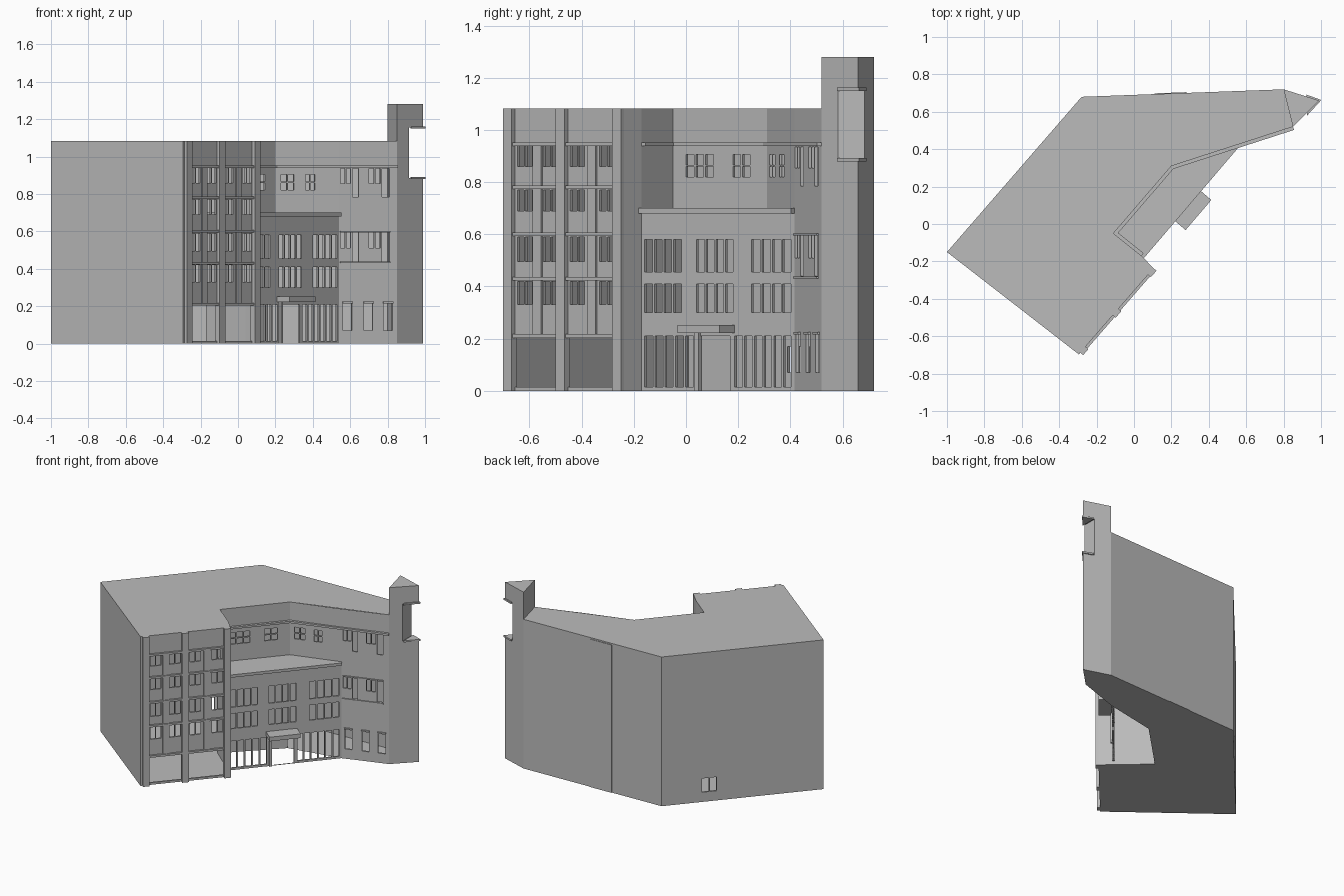
import bpy, bmesh
from mathutils import Vector

if "Cube" in bpy.data.objects:
    bpy.data.objects.remove(bpy.data.objects["Cube"])

GREY = (0.5, 0.5, 0.5, 1)
mat = bpy.data.materials.new("plain grey")
mat.use_nodes = True
mat.diffuse_color = GREY
mat.node_tree.nodes["Principled BSDF"].inputs["Base Color"].default_value = GREY

V = Vector
TOP, LOW = 1.083, 0.68          # main roof and low block roof heights
# Footprint corners
left, front, wing = V((-1, -.15)), V((-.28, -.71)), V((.12, -.25))
joint, nook, bend = V((.04, -.17)), V((-.11, -.05)), V((.20, .31))
block_end, tower_in = V((.54, .415)), V((.85, .52))
tower_tip, tower_back, rear = V((.99, .66)), V((.80, .72)), V((-.28, .68))
hall_a, hall_b = V((-.17, .01)), V((.16, .34))


def normal(p, q):
    d = (q - p).normalized()
    return V((d.y, -d.x))


def finish(name, bm):
    me = bpy.data.meshes.new(name)
    bm.to_mesh(me)
    bm.free()
    me.materials.append(mat)
    ob = bpy.data.objects.new(name, me)
    bpy.context.collection.objects.link(ob)
    return ob


def quad(bm, pts):
    return bm.faces.new([bm.verts.new(p) for p in pts])


def wall(name, p, q, z0, z1, holes=(), depth=.012):
    """Single-sheet wall with rectangular openings (t0, t1, z0, z1) and reveals."""
    bm = bmesh.new()
    inward = -normal(p, q) * depth

    def at(t, z, inside=False):
        c = p.lerp(q, t) + (inward if inside else V((0, 0)))
        return (c.x, c.y, z)

    ts = sorted({0, 1, *[h[0] for h in holes], *[h[1] for h in holes]})
    zs = sorted({z0, z1, *[h[2] for h in holes], *[h[3] for h in holes]})
    for a, b in zip(ts, ts[1:]):
        for c, d in zip(zs, zs[1:]):
            t, z = (a + b) / 2, (c + d) / 2
            if not any(h[0] < t < h[1] and h[2] < z < h[3] for h in holes):
                quad(bm, [at(a, c), at(b, c), at(b, d), at(a, d)])
    for a, b, c, d in holes:
        ring = [(a, c), (b, c), (b, d), (a, d)]
        for i in range(4):
            u, v = ring[i], ring[(i + 1) % 4]
            quad(bm, [at(*u), at(*v), at(*v, True), at(*u, True)])
    bmesh.ops.remove_doubles(bm, verts=bm.verts, dist=1e-5)
    return finish(name, bm)


def sheet(name, pts, z, up=True):
    bm = bmesh.new()
    f = quad(bm, [(p.x, p.y, z) for p in pts])
    f.normal_update()
    if (f.normal.z > 0) != up:
        f.normal_flip()
    return finish(name, bm)


def prism(name, pts, z0, z1):
    bm = bmesh.new()
    f = quad(bm, [(p.x, p.y, z0) for p in pts])
    top = bmesh.ops.extrude_face_region(bm, geom=[f])["geom"]
    bmesh.ops.translate(bm, vec=(0, 0, z1 - z0),
                        verts=[g for g in top if isinstance(g, bmesh.types.BMVert)])
    bmesh.ops.recalc_face_normals(bm, faces=bm.faces)
    return finish(name, bm)


def bar(name, p, q, z0, z1, out, t0=0, t1=1, back=0):
    """Box laid along a wall line, standing out from it."""
    n = normal(p, q)
    a, b = p.lerp(q, t0), p.lerp(q, t1)
    return prism(name, [a + n * out, b + n * out, b - n * back, a - n * back], z0, z1)


def panes(t0, t1, z0, z1, n, gap=.008, rows=1, zgap=.006):
    w, h = (t1 - t0 + gap) / n, (z1 - z0 + zgap) / rows
    return [(t0 + i * w, t0 + (i + 1) * w - gap, z0 + j * h, z0 + (j + 1) * h - zgap)
            for i in range(n) for j in range(rows)]


# Front wing: recessed wall, pillars, floor ledges
n = normal(front, wing) * .02
f2, w2 = front - n, wing - n
bays = [(.09, .455), (.53, .925)]
floors = [(.33, .42), (.495, .59), (.69, .77), (.86, .94)]
holes = []
for a, b in bays:
    holes.append((a, b, .015, .205))
    for z0, z1 in floors:
        holes += panes(a + .02, a + .14, z0, z1, 2, .01)
        holes += panes(b - .13, b - .01, z0, z1, 2, .01)
wall("wing_front", f2, w2, 0, TOP, holes)
for i, (a, b) in enumerate([(.02, .09), (.455, .53), (.925, 1)]):
    bar(f"wing_pillar_{i}", f2, w2, 0, TOP, .02, a, b)
for z in (.21, .43, .60, .78, .945):
    for i, (a, b) in enumerate(bays):
        bar(f"wing_ledge_{i}", f2, w2, z - .007, z + .007, .014, a, b)
for i, (a, b) in enumerate(bays):
    m = (a + b) / 2 + .01
    bar(f"wing_pier_{i}", f2, w2, .217, .94, .008, m - .035, m + .035)

# Plain outer walls
wall("left_wall", left, f2, 0, TOP)
wall("wing_side", w2, joint, 0, TOP)
wall("rear_wall", tower_back, rear, 0, TOP)
wall("back_left_wall", rear, left, 0, TOP, panes(.25, .34, .07, .17, 2, .006))
bar("rear_panel", tower_back, rear, 0, TOP - .01, .004, .48, .64)

# Upper walls above the low block
wall("nook_side", joint, nook, LOW, TOP)
wall("nook_wall", nook, bend, LOW, TOP,
     panes(.14, .43, .82, .905, 3, .02, 2) + panes(.64, .82, .82, .905, 2, .02, 2))
wall("bend_wall", bend, block_end, LOW, TOP,
     panes(.09, .29, .82, .905, 2, .02, 2) + panes(.47, .62, .82, .905, 2, .02, 2))

# Right arm facade
holes = []
for a, b in [(.03, .34), (.52, .87)]:
    m = a + (b - a) * .55
    for z0, z1 in [(.44, .595), (.785, .935)]:
        holes += panes(a, m, z0 + .07, z1, 2, .02) + panes(m + .03, b, z0, z1, 1)
for a in (.07, .43, .77):
    holes += panes(a, a + .15, .07, .215, 1)
wall("right_arm_wall", block_end, tower_in, 0, TOP, holes)
for i, a in enumerate((.06, .42, .76)):
    bar(f"arm_window_frame_{i}", block_end, tower_in, .215, .225, .01, a, a + .17)
for z in (.43, .595):
    bar("arm_sill", block_end, tower_in, z, z + .008, .008, .02, .88)

# Parapet ledge round the courtyard
for i, (p, q) in enumerate([(joint, nook), (nook, bend), (bend, tower_in)]):
    bar(f"parapet_ledge_{i}", p, q, .938, .952, .018)

# Low block: glazed facade, inner hall walls, roof slab, canopy
holes = []
for z0, z1 in [(.30, .41), (.455, .58)]:
    for a, b in [(.02, .26), (.36, .60), (.72, .98)]:
        holes += panes(a, b, z0, z1, 4, .012)
holes += panes(.02, .34, .015, .21, 5, .014) + [(.37, .58, .0, .21)]
holes += panes(.61, .98, .015, .21, 6, .014)
wall("low_block_front", joint, block_end, 0, LOW, holes)
wall("hall_side", joint, hall_a, 0, LOW)
wall("hall_back", hall_a, hall_b, 0, LOW)
n = normal(joint, block_end) * .018
prism("low_block_roof", [joint + n, block_end + n, block_end, hall_b, hall_a, joint],
      LOW, LOW + .02)
bar("entrance_canopy", joint, block_end, .222, .252, .09, .335, .61)
bar("entrance_post", joint, block_end, 0, .222, .012, .36, .385, .01)

# Main roof and floor
sheet("main_roof", [left, f2, w2, joint, nook, bend, tower_in, tower_back, rear], TOP)
sheet("main_floor", [left, f2, w2, joint, hall_a, hall_b, block_end, tower_in,
                     tower_back, rear], 0, up=False)

# Corner tower with a notch cut from its tip
cut_f, cut_b = tower_in.lerp(tower_tip, .45), tower_tip.lerp(tower_back, .41)
tri = [tower_in, tower_tip, tower_back]
prism("tower_base", tri, 0, .885)
prism("tower_neck", [tower_in, cut_f, cut_b, tower_back], .885, 1.155)
prism("tower_head", tri, 1.155, 1.28)
grow = [c + (c - tower_in.lerp(tower_back, .5)).normalized() * .012
        for c in (cut_f, tower_tip, cut_b)]
for z in (.88, 1.15):
    prism("tower_notch_ledge", grow, z, z + .012)
